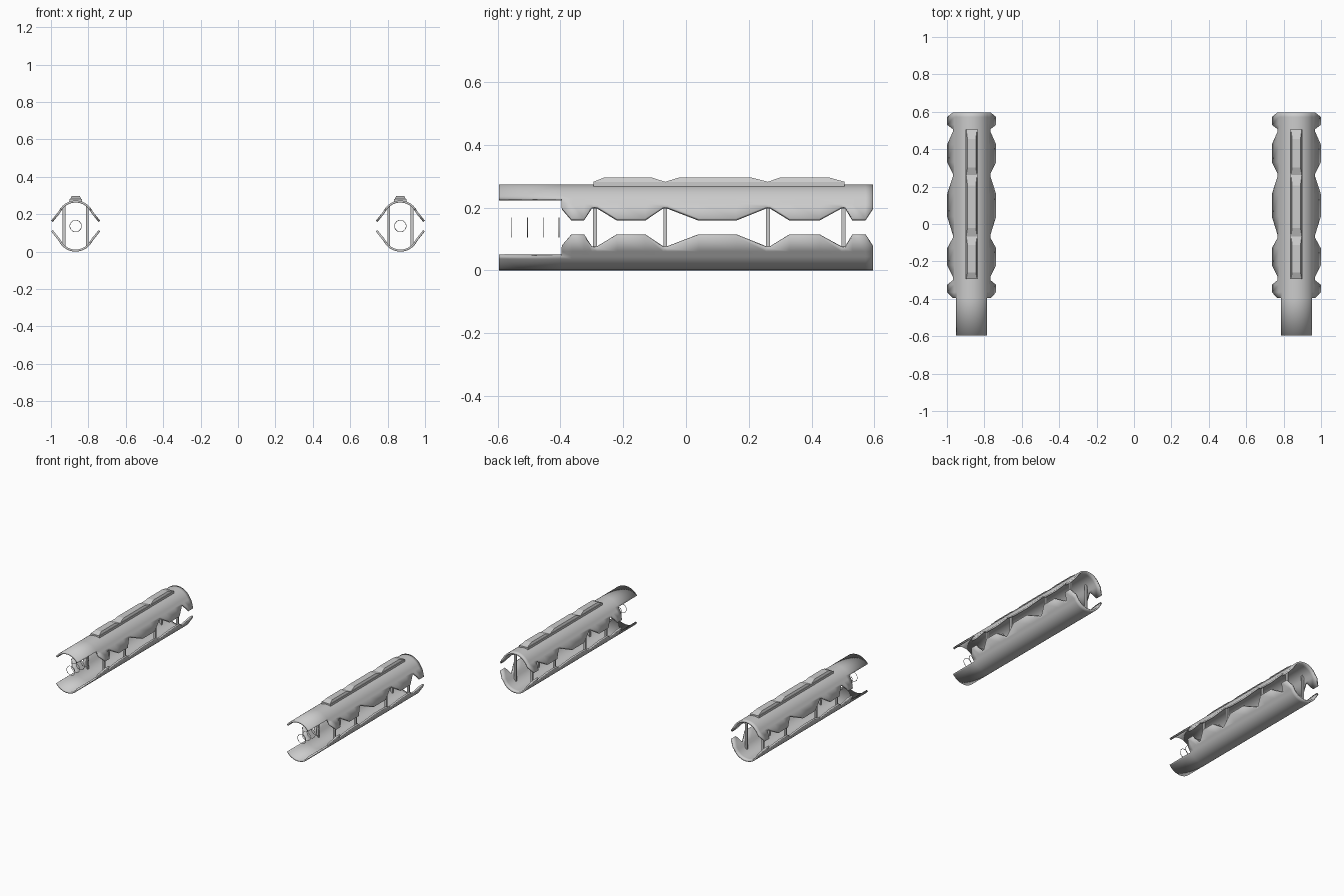
import bpy, bmesh, math

if "Cube" in bpy.data.objects:
    bpy.data.objects.remove(bpy.data.objects["Cube"])

CX, MID = 0.868, 0.1365          # unit offset in x, mid height of a unit
R, ARC_Z, ARC_A, SEGS = 0.1, 0.173, math.radians(56), 20
STATIONS = (-0.29, -0.066, 0.261, 0.502)   # notches with pillars
# lobe outline along y: (y, flare amount 0..1)
WAVE = [(-0.596, 0), (-0.396, .05), (-0.365, 1), (-0.325, 1), (-0.3, 0), (-0.283, 0),
        (-0.22, 1), (-0.13, 1), (-0.073, 0), (-0.06, 0), (0.04, 1), (0.16, 1),
        (0.255, 0), (0.268, 0), (0.33, 1), (0.425, 1), (0.495, 0), (0.507, 0),
        (0.53, 1), (0.572, 1), (0.596, .05)]


def finish(bm, name, smooth=False):
    me = bpy.data.meshes.new(name)
    bm.to_mesh(me)
    bm.free()
    ob = bpy.data.objects.new(name, me)
    bpy.context.collection.objects.link(ob)
    if smooth:
        bpy.ops.object.select_all(action='DESELECT')
        ob.select_set(True)
        bpy.context.view_layer.objects.active = ob
        bpy.ops.object.shade_smooth_by_angle(angle=math.radians(25))
    return ob


def half_section(t):
    """Points from the arc end to the flared edge, right side."""
    return [(0.093, 0.213), (0.1 + 0.031 * t, 0.203 - 0.038 * t)]


def shell(cx, name, lower):
    bm = bmesh.new()
    rows = []
    for y, t in WAVE:
        arc = []
        for k in range(SEGS + 1):
            a = -ARC_A + 2 * ARC_A * k / SEGS
            arc.append((R * math.sin(a), ARC_Z + R * math.cos(a)))
        wing = half_section(t)
        pts = [(-x, z) for x, z in reversed(wing)] + arc + wing
        rows.append([bm.verts.new((cx + x, y, 2 * MID - z if lower else z)) for x, z in pts])
    n = len(rows[0])
    for i in range(len(rows) - 1):
        for j in range(n - 1):
            if i == 0 and (j < 2 or j >= n - 3):   # narrow neck has no wings
                continue
            f = [rows[i][j], rows[i][j + 1], rows[i + 1][j + 1], rows[i + 1][j]]
            bm.faces.new(f[::-1] if lower else f)
    bmesh.ops.delete(bm, geom=[v for v in bm.verts if not v.link_faces], context='VERTS')
    ob = finish(bm, name, True)
    m = ob.modifiers.new("thickness", 'SOLIDIFY')
    m.thickness, m.offset, m.use_even_offset = 0.011, -1, True


def box(name, x, y, z, sx, sy, sz):
    bm = bmesh.new()
    bmesh.ops.create_cube(bm, size=1)
    for v in bm.verts:
        v.co = (x + v.co.x * sx, y + v.co.y * sy, z + v.co.z * sz)
    finish(bm, name)


def rail_pad(name, cx, y0, y1, r0, r1):
    """Pad with sloped ends and slightly narrowed top."""
    bm = bmesh.new()
    lo = [bm.verts.new((cx + s * 0.029, y, 0.282)) for s, y in ((-1, y0), (1, y0), (1, y1), (-1, y1))]
    hi = [bm.verts.new((cx + s * 0.022, y, 0.296)) for s, y in
          ((-1, y0 + r0), (1, y0 + r0), (1, y1 - r1), (-1, y1 - r1))]
    bm.faces.new(lo[::-1])
    bm.faces.new(hi)
    for k in range(4):
        m = (k + 1) % 4
        bm.faces.new((lo[k], lo[m], hi[m], hi[k]))
    finish(bm, name)


def ring(name, cx, y, r=0.031, t=0.0015, n=32, m=6):
    bm = bmesh.new()
    v = [[bm.verts.new((cx + (r + t * math.cos(b)) * math.cos(a), y + t * math.sin(b),
                        MID + (r + t * math.cos(b)) * math.sin(a)))
          for b in (2 * math.pi * q / m for q in range(m))]
         for a in (2 * math.pi * p / n for p in range(n))]
    for p in range(n):
        for q in range(m):
            bm.faces.new((v[p][q], v[p][(q + 1) % m], v[(p + 1) % n][(q + 1) % m], v[(p + 1) % n][q]))
    bmesh.ops.recalc_face_normals(bm, faces=bm.faces)
    finish(bm, name, True)


for side, cx in (("left", -CX), ("right", CX)):
    # curved outer shells
    shell(cx, side + "_upper_shell", False)
    shell(cx, side + "_lower_shell", True)
    # top rail with three raised pads
    box(side + "_rail_base", cx, 0.105, 0.274, 0.066, 0.8, 0.016)
    for k, (y0, y1, r0, r1) in enumerate(((-0.295, -0.066, .035, .045), (-0.066, 0.261, .045, .055),
                                          (0.261, 0.505, .04, .05))):
        rail_pad(f"{side}_rail_pad_{k}", cx, y0, y1, r0, r1)
    # pillars joining the shells
    for k, y in enumerate(STATIONS):
        for s in (-1, 1):
            box(f"{side}_pillar_{k}_{s}", cx + s * 0.062, y, MID, 0.014, 0.012, 0.212)
    # thin rings inside the neck
    for k in range(4):
        ring(f"{side}_ring_{k}", cx, -0.555 + 0.05 * k)
